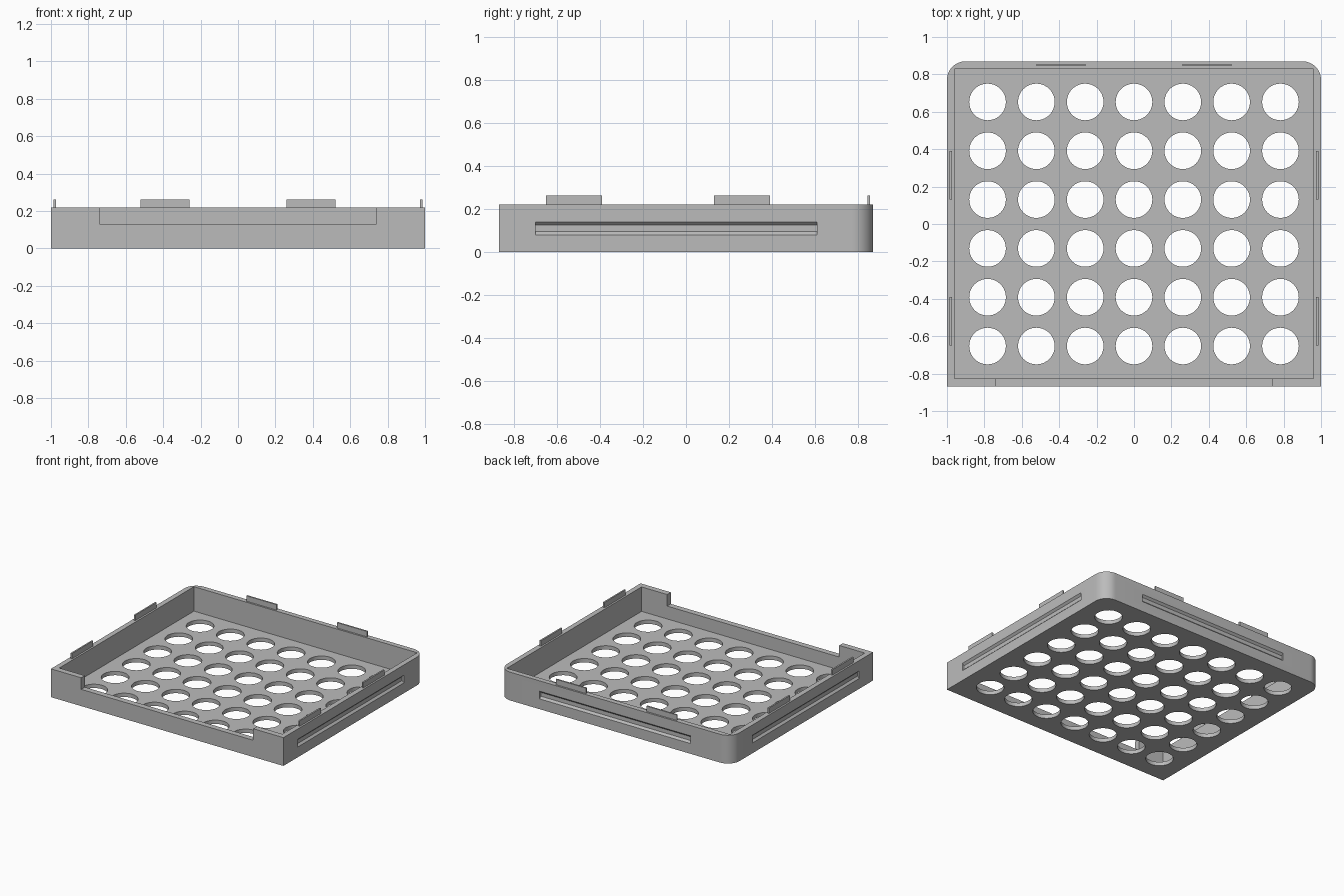
import bpy, bmesh, math
from mathutils import Vector

if "Cube" in bpy.data.objects:
    bpy.data.objects.remove(bpy.data.objects["Cube"], do_unlink=True)

W, D, H = 1.0, 0.87, 0.22          # half width, half depth, wall height
FLOOR, HOLE_R, PITCH = 0.03, 0.098, 0.261

grey = bpy.data.materials.new("plain grey")
grey.use_nodes = True
grey.diffuse_color = (0.5, 0.5, 0.5, 1)
grey.node_tree.nodes["Principled BSDF"].inputs["Base Color"].default_value = grey.diffuse_color


def finish(name, bm):
    bmesh.ops.recalc_face_normals(bm, faces=bm.faces)
    mesh = bpy.data.meshes.new(name)
    bm.to_mesh(mesh)
    bm.free()
    mesh.materials.append(grey)
    obj = bpy.data.objects.new(name, mesh)
    bpy.context.collection.objects.link(obj)
    return obj


def prism(name, points, along):
    """Extrude a flat outline along a vector."""
    bm = bmesh.new()
    face = bm.faces.new([bm.verts.new(p) for p in points])
    new = bmesh.ops.extrude_face_region(bm, geom=[face])["geom"]
    moved = [v for v in new if isinstance(v, bmesh.types.BMVert)]
    bmesh.ops.translate(bm, verts=moved, vec=Vector(along))
    if face.is_valid and len(bm.faces) == len(points) + 1:
        bm.faces.new([v for v in bm.verts if v not in moved])
    return finish(name, bm)


def box(name, x0, x1, y0, y1, z0, z1):
    outline = [(x0, y0, z0), (x1, y0, z0), (x1, y1, z0), (x0, y1, z0)]
    return prism(name, outline, (0, 0, z1 - z0))


def cut(target, cutter):
    mod = target.modifiers.new("cut", "BOOLEAN")
    mod.operation, mod.solver, mod.object = "DIFFERENCE", "EXACT", cutter
    bpy.context.view_layer.objects.active = target
    bpy.ops.object.modifier_apply(modifier=mod.name)
    bpy.data.objects.remove(cutter, do_unlink=True)


# Tray body: square front corners, rounded back corners
R, STEPS = 0.1, 12
outline = [(-W, -D, 0), (W, -D, 0)]
for cx, start in ((W - R, 0), (R - W, math.pi / 2)):
    for i in range(STEPS + 1):
        a = start + i / STEPS * math.pi / 2
        outline.append((cx + R * math.cos(a), D - R + R * math.sin(a), 0))
tray = prism("tray", outline, (0, 0, H))

# Hollow inside and the low opening in the front wall
cut(tray, box("hollow_cutter", -0.96, 0.96, -0.825, 0.83, FLOOR, 0.5))
cut(tray, box("notch_cutter", -0.74, 0.74, -1, -0.8, 0.13, 0.5))

# Grid of round holes through the floor
bm = bmesh.new()
for col in range(7):
    for row in range(6):
        ring = bmesh.ops.create_cone(bm, cap_ends=True, segments=40, radius1=HOLE_R,
                                     radius2=HOLE_R, depth=0.2)["verts"]
        bmesh.ops.translate(bm, verts=ring,
                            vec=((col - 3) * PITCH, (row - 2.5) * PITCH, 0))
cut(tray, finish("hole_cutter", bm))

# Bevelled grooves along both sides and the back: (offset outward, height)
groove = [(0.01, 0.07), (0.01, 0.15), (-0.015, 0.125), (-0.015, 0.095)]
for side in (-1, 1):
    cut(tray, prism("groove_cutter", [(side * (W + o), -0.7, z) for o, z in groove],
                    (0, 1.31, 0)))
cut(tray, prism("groove_cutter", [(-0.65, D + o, z) for o, z in groove], (1.3, 0, 0)))

bpy.ops.object.select_all(action="DESELECT")
tray.select_set(True)
bpy.context.view_layer.objects.active = tray
bpy.ops.object.shade_smooth_by_angle(angle=math.radians(30))

# Thin upright tabs on the rim
TOP, T, L = 0.262, 0.006, 0.26
for side, label in ((-1, "right"), (1, "left")):
    for y0, place in ((-0.65, "front"), (0.13, "rear")):
        x = side * 0.98
        box(f"{label}_{place}_tab", x - T, x + T, y0, y0 + L, H - 0.01, TOP)
    x = side * 0.39
    box(f"back_{label}_tab", x - L / 2, x + L / 2, 0.85 - T, 0.85 + T, H - 0.01, TOP)
